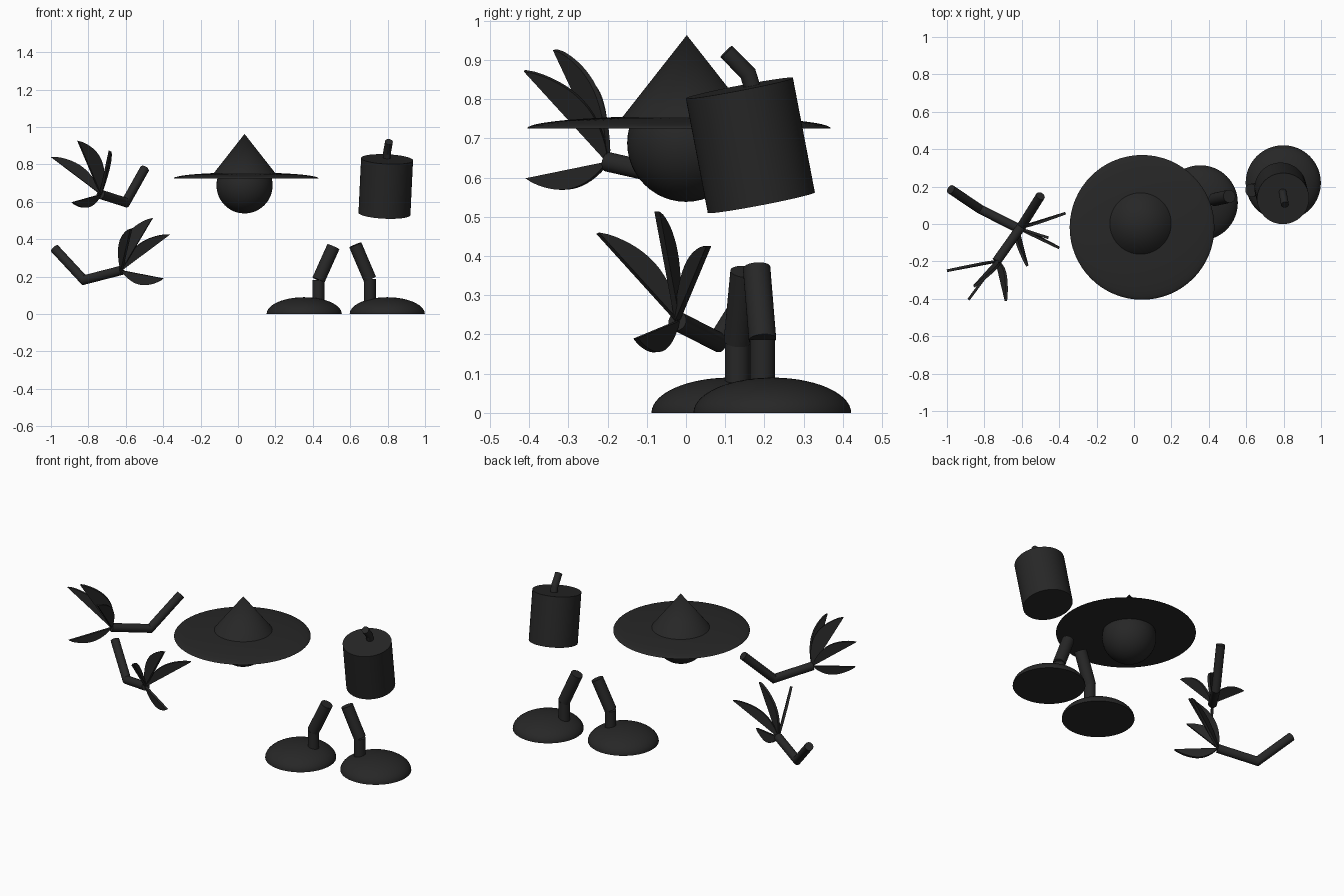
import bpy, bmesh, math
from mathutils import Vector as V

if "Cube" in bpy.data.objects:
    bpy.data.objects.remove(bpy.data.objects["Cube"])

black = bpy.data.materials.new("matte black")
black.diffuse_color = (0.02, 0.02, 0.02, 1)
black.use_nodes = True
black.node_tree.nodes["Principled BSDF"].inputs["Base Color"].default_value = black.diffuse_color


def finish(name, bm, angle=35):
    bmesh.ops.recalc_face_normals(bm, faces=bm.faces)
    me = bpy.data.meshes.new(name)
    bm.to_mesh(me)
    bm.free()
    me.materials.append(black)
    ob = bpy.data.objects.new(name, me)
    bpy.context.collection.objects.link(ob)
    bpy.ops.object.select_all(action='DESELECT')
    ob.select_set(True)
    bpy.context.view_layer.objects.active = ob
    bpy.ops.object.shade_smooth_by_angle(angle=math.radians(angle))
    return ob


def tube(name, pts, r, n=32):
    """Capped round tube along a path, mitred at the bends."""
    pts = [V(p) for p in pts]
    dirs = [(b - a).normalized() for a, b in zip(pts, pts[1:])]
    u = dirs[0].orthogonal().normalized()
    w = dirs[0].cross(u)
    bm = bmesh.new()
    co = [pts[0] + r * (u * math.cos(2 * math.pi * i / n) + w * math.sin(2 * math.pi * i / n))
          for i in range(n)]
    rings = [[bm.verts.new(c) for c in co]]
    for k, d in enumerate(dirs):
        nrm = (d + dirs[k + 1]).normalized() if k + 1 < len(dirs) else d
        co = [c + d * ((pts[k + 1] - c).dot(nrm) / d.dot(nrm)) for c in co]
        rings.append([bm.verts.new(c) for c in co])
    for a, b in zip(rings, rings[1:]):
        for i in range(n):
            j = (i + 1) % n
            bm.faces.new((a[i], a[j], b[j], b[i]))
    bm.faces.new(rings[0])
    bm.faces.new(rings[-1])
    return finish(name, bm, 25)


def lathe(name, centre, profile, n=64):
    """Revolve (radius, height) points around a vertical axis."""
    bm = bmesh.new()
    vs = [bm.verts.new((r, 0, z)) for r, z in profile]
    es = [bm.edges.new(p) for p in zip(vs, vs[1:])]
    bmesh.ops.spin(bm, geom=vs + es, axis=(0, 0, 1), cent=(0, 0, 0),
                   angle=2 * math.pi, steps=n, use_duplicate=False)
    bmesh.ops.remove_doubles(bm, verts=bm.verts, dist=1e-5)
    bmesh.ops.translate(bm, verts=bm.verts, vec=centre)
    return finish(name, bm)


def dome(name, centre, r, h):
    arc = [(r * math.cos(a), h * math.sin(a)) for a in (math.pi / 2 * i / 14 for i in range(14))]
    lathe(name, centre, [(0, 0)] + arc + [(0, h)])


def leaf(name, base, tip, bulge, thick=0.014, n=16):
    """Flat blade: one straight edge, one bulging edge."""
    base, tip, bulge = V(base), V(tip), V(bulge)
    nrm = (tip - base).cross(bulge).normalized() * thick / 2
    rim = [base.lerp(tip, i / n) + bulge * math.sin(math.pi * i / n) ** 0.8 for i in range(n + 1)]
    bm = bmesh.new()
    lo = [bm.verts.new(p - nrm) for p in rim]
    hi = [bm.verts.new(p + nrm) for p in rim]
    bm.faces.new(lo)
    bm.faces.new(hi)
    for i in range(n + 1):
        j = (i + 1) % (n + 1)
        bm.faces.new((lo[i], lo[j], hi[j], hi[i]))
    finish(name, bm)


# Head and hat
bm = bmesh.new()
bmesh.ops.create_uvsphere(bm, u_segments=48, v_segments=24, radius=0.15)
bmesh.ops.translate(bm, verts=bm.verts, vec=(0.035, 0, 0.688))
finish("head", bm)
dome("hat_brim", (0.043, -0.018, 0.725), 0.387, 0.032)
lathe("hat_cone", (0.035, 0.002, 0), [(0, 0.74), (0.175, 0.74), (0, 0.963)])

# Tilted body with bent neck
tube("body", [(0.783, 0.192, 0.536), (0.797, 0.136, 0.828)], 0.139, 64)
tube("neck", [(0.794, 0.172, 0.82), (0.797, 0.158, 0.865), (0.807, 0.103, 0.921)], 0.021)

# Legs and domed feet
for side, foot, ankle, knee, hip in (
        ("left", (0.354, 0.113, 0), (0.43, 0.131, 0.05), (0.43, 0.131, 0.182), (0.51, 0.148, 0.36)),
        ("right", (0.798, 0.22, 0), (0.705, 0.195, 0.05), (0.705, 0.195, 0.187), (0.627, 0.18, 0.37))):
    dome(side + "_foot", foot, 0.201, 0.09)
    tube(side + "_lower_leg", [ankle, knee], 0.032)
    tube(side + "_upper_leg", [knee, hip], 0.035)

# Bent arms with three leaf fingers and a thumb: (tip, bulge)
arms = {
    "upper": ([(-0.50, 0.15, 0.775), (-0.60, -0.01, 0.597), (-0.735, -0.20, 0.64)], [
        ((-1.0, -0.25, 0.84), (0.035, 0.010, 0.046)),
        ((-0.856, -0.334, 0.926), (0.062, 0.036, 0.042)),
        ((-0.685, -0.412, 0.872), (0.021, 0.045, 0.037)),
        ((-0.885, -0.405, 0.598), (0.008, 0.010, -0.048))]),
    "lower": ([(-0.98, 0.185, 0.35), (-0.824, 0.08, 0.182), (-0.622, -0.022, 0.234)], [
        ((-0.366, 0.058, 0.425), (-0.033, -0.016, 0.045)),
        ((-0.457, -0.074, 0.513), (-0.060, 0.020, 0.039)),
        ((-0.57, -0.225, 0.458), (-0.035, 0.040, 0.035)),
        ((-0.40, -0.128, 0.19), (-0.010, 0.010, -0.055))]),
}
for name, (path, leaves) in arms.items():
    tube(name + "_arm", path, 0.025)
    for i, (tip, bulge) in enumerate(leaves):
        part = "_thumb" if i == 3 else "_finger_%d" % (i + 1)
        leaf(name + part, path[-1], tip, bulge)
